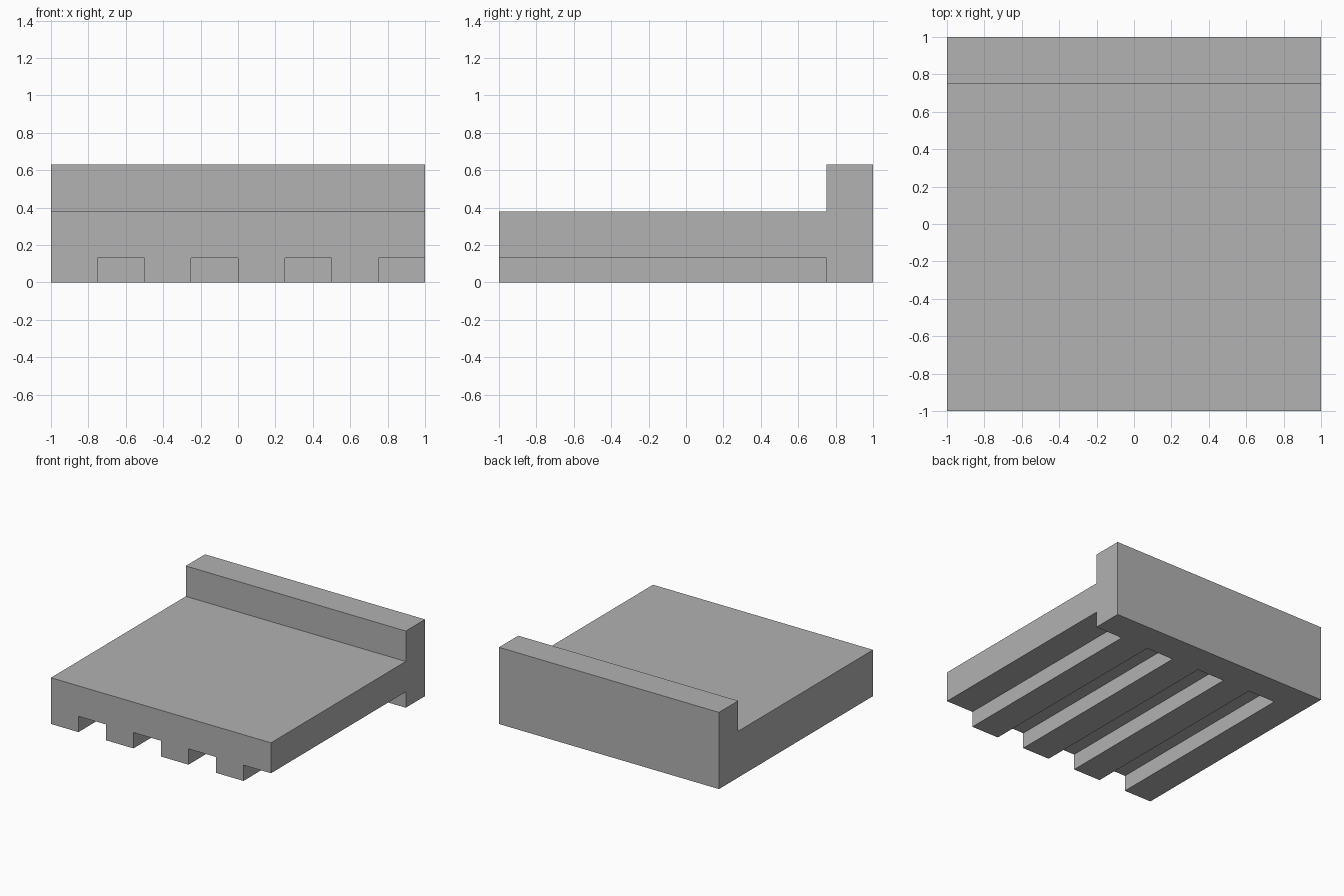
import bpy
import bmesh
from mathutils import Vector

default = bpy.data.objects.get("Cube")
if default:
    bpy.data.objects.remove(default, do_unlink=True)

GROOVE_W, GROOVE_H = 0.25, 0.13
DECK_TOP, WALL_TOP, WALL_FRONT = 0.38, 0.63, 0.75
EXTRA = 0.1  # how far cutters run past open sides

grey = bpy.data.materials.new("plain grey")
grey.use_nodes = True
colour = (0.445, 0.445, 0.445, 1)
grey.diffuse_color = colour
grey.node_tree.nodes["Principled BSDF"].inputs["Base Color"].default_value = colour


def new_object(name, bm):
    bmesh.ops.recalc_face_normals(bm, faces=bm.faces)
    mesh = bpy.data.meshes.new(name)
    bm.to_mesh(mesh)
    bm.free()
    mesh.materials.append(grey)
    obj = bpy.data.objects.new(name, mesh)
    bpy.context.collection.objects.link(obj)
    return obj


def extrude_profile(bm, points, vector):
    face = bm.faces.new([bm.verts.new(p) for p in points])
    grown = bmesh.ops.extrude_face_region(bm, geom=[face], use_keep_orig=True)
    verts = [g for g in grown["geom"] if isinstance(g, bmesh.types.BMVert)]
    bmesh.ops.translate(bm, verts=verts, vec=Vector(vector))


# Slab with a raised back lip: an L-shaped side profile swept across x
bm = bmesh.new()
side = [(-1, 0), (1, 0), (1, WALL_TOP), (WALL_FRONT, WALL_TOP),
        (WALL_FRONT, DECK_TOP), (-1, DECK_TOP)]
extrude_profile(bm, [(-1, y, z) for y, z in side], (2, 0, 0))
slab = new_object("grooved_slab", bm)

# Four underside grooves, the last one open on the left side
bm = bmesh.new()
for i in range(4):
    x0 = -0.75 + 2 * GROOVE_W * i
    x1 = x0 + GROOVE_W + (EXTRA if i == 3 else 0)
    rect = [(x0, -EXTRA), (x1, -EXTRA), (x1, GROOVE_H), (x0, GROOVE_H)]
    extrude_profile(bm, [(x, -1 - EXTRA, z) for x, z in rect],
                    (0, WALL_FRONT + 1 + EXTRA, 0))
cutter = new_object("groove_cutter", bm)
cutter.hide_render = True

# Cut the grooves and discard the cutter
cut = slab.modifiers.new("grooves", "BOOLEAN")
cut.operation = "DIFFERENCE"
cut.solver = "EXACT"
cut.object = cutter
bpy.context.view_layer.objects.active = slab
slab.select_set(True)
bpy.ops.object.modifier_apply(modifier=cut.name)
bpy.data.objects.remove(cutter, do_unlink=True)
